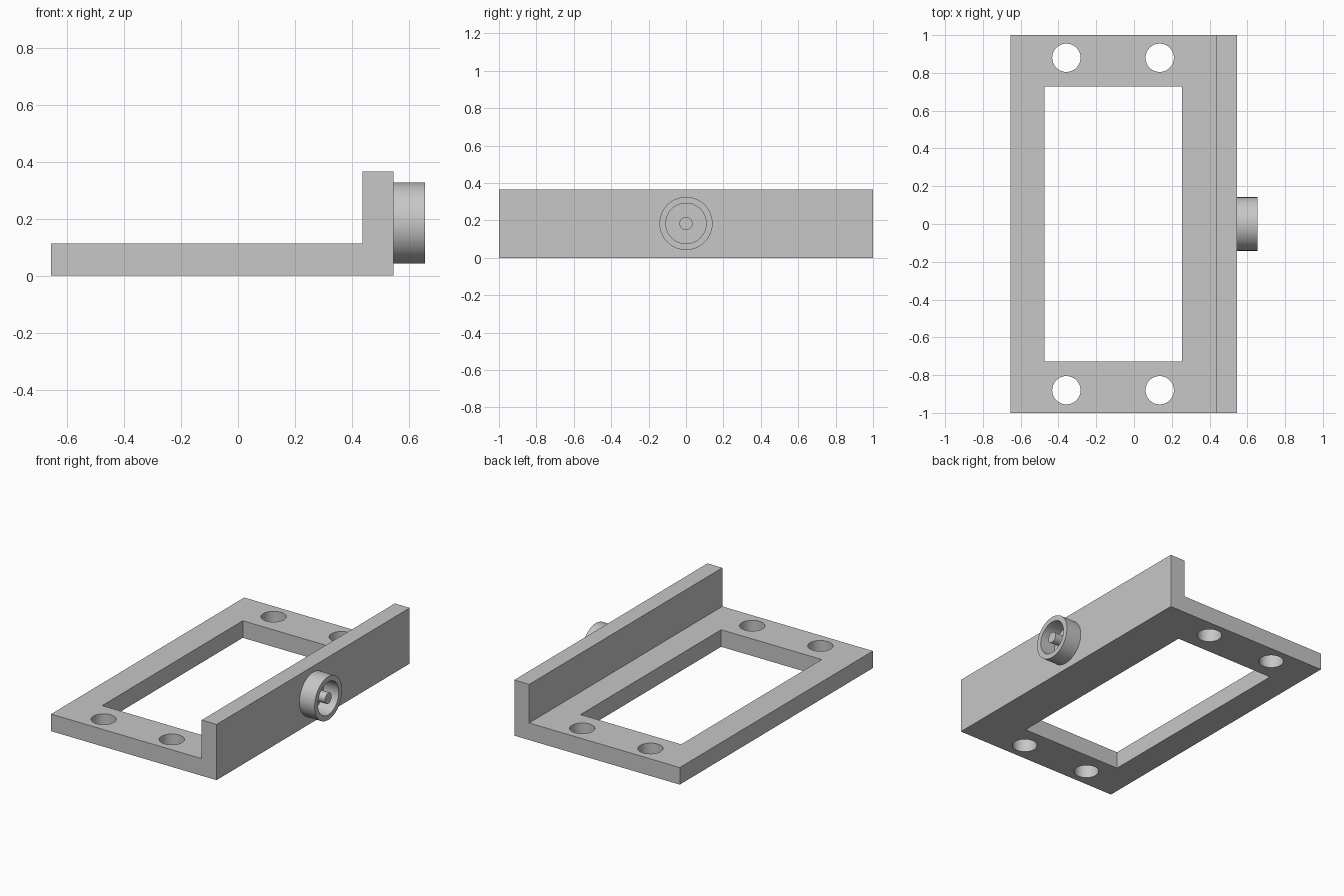
import bpy, bmesh, math
from mathutils import Matrix, Vector

cube = bpy.data.objects.get("Cube")
if cube:
    bpy.data.objects.remove(cube, do_unlink=True)

grey = bpy.data.materials.new("plain_grey")
grey.use_nodes = True
colour = (0.57, 0.57, 0.57, 1)
grey.diffuse_color = colour
grey.node_tree.nodes["Principled BSDF"].inputs["Base Color"].default_value = colour

LENGTH = 2.0
LEFT, WALL_IN, WALL_OUT, TIP = -0.655, 0.437, 0.545, 0.655
PLATE_H, WALL_H = 0.112, 0.365
BOSS_Z = 0.184


def make(name, bm):
    """Turn a bmesh into a grey object."""
    bmesh.ops.recalc_face_normals(bm, faces=bm.faces)
    mesh = bpy.data.meshes.new(name)
    bm.to_mesh(mesh)
    bm.free()
    mesh.materials.append(grey)
    obj = bpy.data.objects.new(name, mesh)
    bpy.context.collection.objects.link(obj)
    return obj


def activate(obj):
    bpy.ops.object.select_all(action='DESELECT')
    obj.select_set(True)
    bpy.context.view_layer.objects.active = obj


def cut(target, cutter):
    """Subtract the cutter, then discard it."""
    cutter.hide_render = True
    mod = target.modifiers.new("cut", 'BOOLEAN')
    mod.operation = 'DIFFERENCE'
    mod.solver = 'EXACT'
    mod.object = cutter
    activate(target)
    bpy.ops.object.modifier_apply(modifier=mod.name)
    bpy.data.objects.remove(cutter, do_unlink=True)


def smooth(obj):
    activate(obj)
    bpy.ops.object.shade_smooth_by_angle(angle=math.radians(30))


# L-shaped bracket: side profile swept along the length
profile = [(LEFT, 0), (WALL_OUT, 0), (WALL_OUT, WALL_H),
           (WALL_IN, WALL_H), (WALL_IN, PLATE_H), (LEFT, PLATE_H)]
bm = bmesh.new()
face = bm.faces.new([bm.verts.new((x, -LENGTH / 2, z)) for x, z in profile])
swept = bmesh.ops.extrude_face_region(bm, geom=[face])["geom"]
bmesh.ops.translate(bm, vec=(0, LENGTH, 0),
                    verts=[g for g in swept if isinstance(g, bmesh.types.BMVert)])
bracket = make("bracket", bm)

# Rectangular window through the plate
bm = bmesh.new()
bmesh.ops.create_cube(bm, size=1, matrix=Matrix.Translation((-0.11, 0, 0))
                      @ Matrix.Diagonal((0.73, 1.456, 0.5, 1)))
cut(bracket, make("window_cutter", bm))

# Four mounting holes
bm = bmesh.new()
for x in (-0.358, 0.136):
    for y in (-0.88, 0.88):
        bmesh.ops.create_cone(bm, cap_ends=True, segments=64, radius1=0.075,
                              radius2=0.075, depth=0.5,
                              matrix=Matrix.Translation((x, y, 0)))
cut(bracket, make("hole_cutter", bm))
smooth(bracket)

# Round collar on the outer wall, turned about the x axis
bm = bmesh.new()
base = WALL_OUT - 0.005
ring = [bm.verts.new((x, 0, BOSS_Z + r)) for x, r in
        ((base, 0.142), (TIP, 0.142), (TIP, 0.108), (base, 0.108))]
edges = [bm.edges.new((ring[i], ring[(i + 1) % 4])) for i in range(4)]
bmesh.ops.spin(bm, geom=ring + edges, cent=(0, 0, BOSS_Z), axis=(1, 0, 0),
               angle=math.tau, steps=64, use_merge=True)
bmesh.ops.remove_doubles(bm, verts=bm.verts, dist=0.0001)
smooth(make("collar", bm))

# Thin pin in the middle of the collar
bm = bmesh.new()
bmesh.ops.create_cone(bm, cap_ends=True, segments=48, radius1=0.035, radius2=0.035,
                      depth=TIP - base,
                      matrix=Matrix.Translation(((base + TIP) / 2, 0, BOSS_Z))
                      @ Matrix.Rotation(math.pi / 2, 4, 'Y'))
smooth(make("centre_pin", bm))
